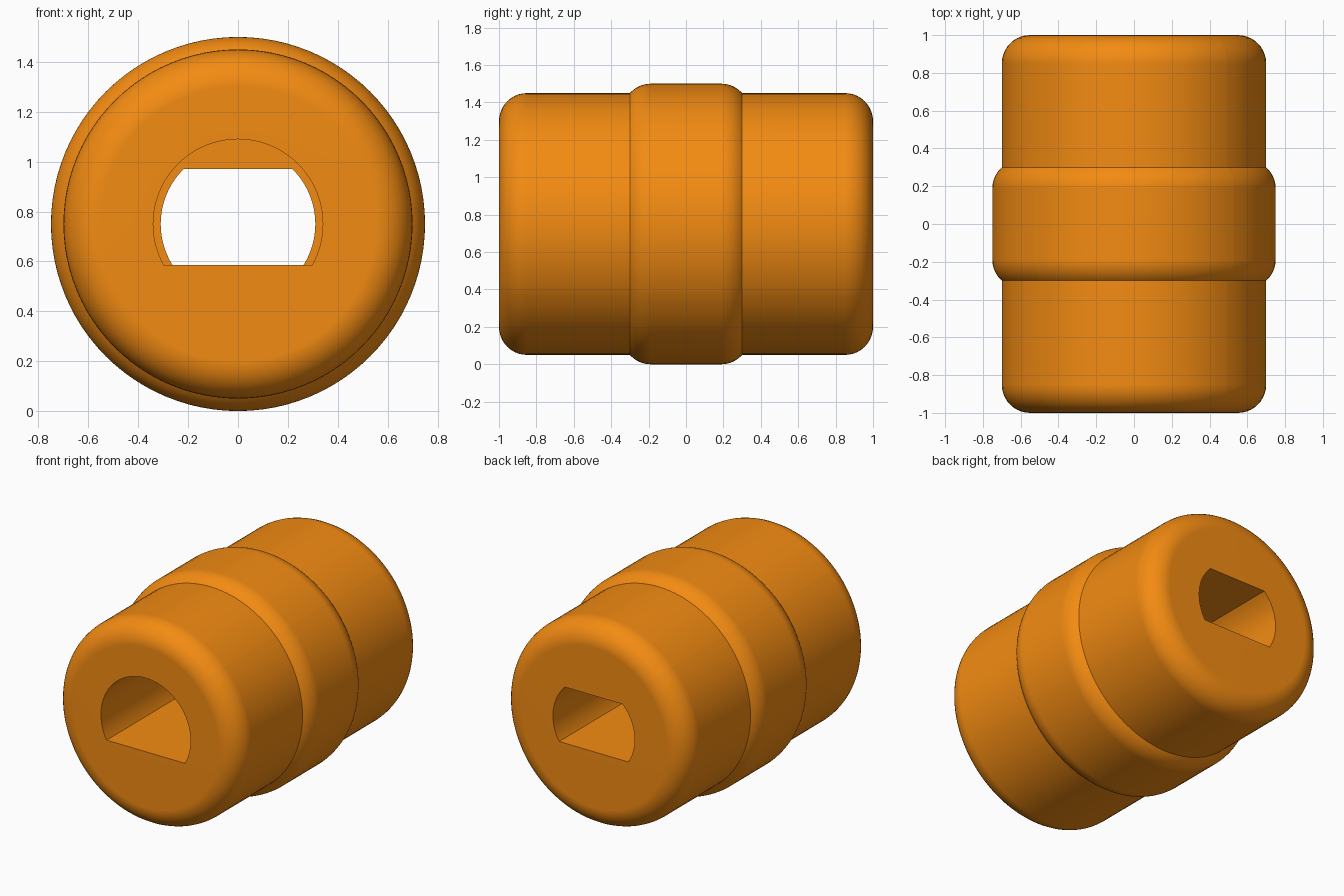
import bpy, bmesh, math

if "Cube" in bpy.data.objects:
    bpy.data.objects.remove(bpy.data.objects["Cube"])

CZ = 0.75                                  # height of the long axis
BOTTOM, TOP = -0.165, 0.22                 # keyed flats relative to the axis
D_RADIUS, DD_RADIUS = 0.34, 0.31           # front bore, back bore
BODY, COLLAR, FILLET = 0.70, 0.75, 0.15


def fillet(y, r, start, end, n=10):
    """Arc stations about (y, r); angle is measured from +y towards +radius."""
    return [(y + FILLET * math.cos(math.radians(start + (end - start) * i / n)),
             r + FILLET * math.sin(math.radians(start + (end - start) * i / n)),
             None, None) for i in range(n + 1)]


def section_point(a, y, r, low, high):
    """Point on a circle of radius r, trimmed by optional horizontal flats."""
    s = math.sin(a)
    if low is not None and r * s < low:
        r = low / s
    if high is not None and r * s > high:
        r = high / s
    return (r * math.cos(a), y, CZ + r * s)


# Outer profile, back half then mirrored to the front half
lip = math.degrees(math.asin((BODY - COLLAR + FILLET) / FILLET))
collar_y = 0.3 - FILLET * math.cos(math.radians(lip))
half = (fillet(1 - FILLET, BODY - FILLET, 0, 90)
        + fillet(collar_y, COLLAR - FILLET, lip, 90))
outer = half + [(-y, r, lo, hi) for y, r, lo, hi in reversed(half)]

# Bore: D-shaped from the front, double-flat from the back
bore = [(-1, D_RADIUS, BOTTOM, None), (0, D_RADIUS, BOTTOM, None),
        (0, DD_RADIUS, BOTTOM, TOP), (1, DD_RADIUS, BOTTOM, TOP)]
stations = outer + bore

# Even angles plus the exact corners of the flats
angles = {math.tau * i / 96 for i in range(96)}
for flat, r in ((BOTTOM, D_RADIUS), (BOTTOM, DD_RADIUS), (TOP, DD_RADIUS)):
    a = math.asin(flat / r)
    angles |= {a % math.tau, math.pi - a}
angles = sorted(angles)

# Skin the stations into one closed solid
bm = bmesh.new()
rings = [[bm.verts.new(section_point(a, *s)) for a in angles] for s in stations]
n = len(angles)
for k, ring in enumerate(rings):
    nxt = rings[(k + 1) % len(rings)]
    for i in range(n):
        j = (i + 1) % n
        bm.faces.new((ring[i], ring[j], nxt[j], nxt[i]))
bmesh.ops.remove_doubles(bm, verts=bm.verts, dist=1e-5)
bmesh.ops.recalc_face_normals(bm, faces=bm.faces)
mesh = bpy.data.meshes.new("shaft_coupler")
bm.to_mesh(mesh)
bm.free()

coupler = bpy.data.objects.new("shaft_coupler", mesh)
bpy.context.collection.objects.link(coupler)
mat = bpy.data.materials.new("orange")
mat.diffuse_color = (0.9, 0.26, 0.006, 1)
mat.use_nodes = True
mat.node_tree.nodes["Principled BSDF"].inputs["Base Color"].default_value = mat.diffuse_color
mesh.materials.append(mat)

# Smooth shading with crisp bore and collar edges, flat end faces
bpy.context.view_layer.objects.active = coupler
coupler.select_set(True)
bpy.ops.object.shade_smooth_by_angle(angle=math.radians(30))
normals = coupler.modifiers.new("flat_ends", 'WEIGHTED_NORMAL')
normals.keep_sharp = True
